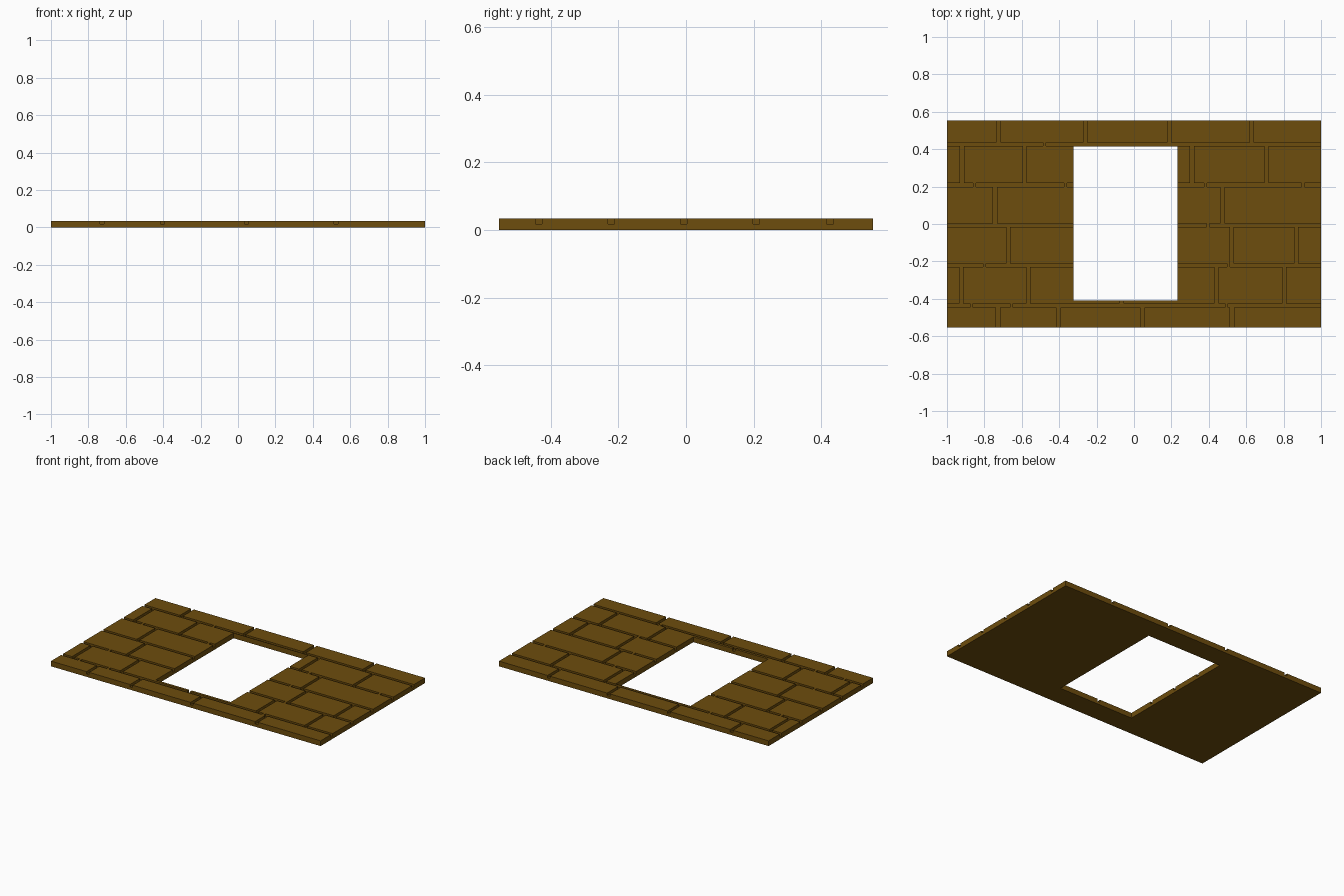
import bpy, bmesh

if "Cube" in bpy.data.objects:
    bpy.data.objects.remove(bpy.data.objects["Cube"])

HX, HY = 1.0, 0.553           # half sizes of the slab
TOP, LOW = 0.035, 0.018       # brick face and groove floor heights
G = 0.01                      # half groove width
B = 0.008                     # half width of the bridges between groove pieces
HOLE = (-0.323, 0.232, -0.409, 0.414)

# Horizontal grooves: centre height and positions of the small bridges
rows = [
    (-0.436, [-0.868, -0.655, 0.495]),
    (-0.221, [-0.80, 0.505]),
    (-0.007, [0.395]),
    (0.208, [-0.853, -0.365, 0.383, 0.903]),
    (0.426, [-0.478]),
]
# Vertical grooves in each course, from front to back
joints = [
    [-0.727, -0.404, 0.045, 0.524],
    [-0.923, -0.566, -0.067, 0.441, 0.803],
    [-0.673, 0.523, 0.868],
    [-0.743, 0.473],
    [-0.92, -0.584, 0.31, 0.708],
    [-0.725, -0.26, 0.188, 0.63],
]

# Groove rectangles (x0, x1, y0, y1)
grooves = []
for y, bridges in rows:
    start = -HX
    for b in bridges:
        grooves.append((start, b - B, y - G, y + G))
        start = b + B
    grooves.append((start, HX, y - G, y + G))
edges = [-HY] + [y for y, _ in rows] + [HY]
for i, xs in enumerate(joints):
    y0 = edges[i] + (G if i else 0)
    y1 = edges[i + 1] - (G if i < len(rows) else 0)
    grooves += [(x - G, x + G, y0, y1) for x in xs]

# Slab as a stepped grid: every cell is brick, groove or open
rects = grooves + [HOLE, (-HX, HX, -HY, HY)]
gx = sorted({round(v, 5) for r in rects for v in r[:2]})
gy = sorted({round(v, 5) for r in rects for v in r[2:]})


def inside(r, x, y):
    return r[0] < x < r[1] and r[2] < y < r[3]


def height(i, j):
    if not (0 <= i < len(gx) - 1 and 0 <= j < len(gy) - 1):
        return 0
    x, y = (gx[i] + gx[i + 1]) / 2, (gy[j] + gy[j + 1]) / 2
    if inside(HOLE, x, y):
        return 0
    return LOW if any(inside(r, x, y) for r in grooves) else TOP


bm = bmesh.new()
cache = {}


def vert(x, y, z):
    key = (x, y, z)
    if key not in cache:
        cache[key] = bm.verts.new(key)
    return cache[key]


def quad(*pts):
    bm.faces.new([vert(*p) for p in pts])


for i in range(len(gx) - 1):
    for j in range(len(gy) - 1):
        h = height(i, j)
        if not h:
            continue
        x0, x1, y0, y1 = gx[i], gx[i + 1], gy[j], gy[j + 1]
        quad((x0, y0, h), (x1, y0, h), (x1, y1, h), (x0, y1, h))
        quad((x0, y1, 0), (x1, y1, 0), (x1, y0, 0), (x0, y0, 0))
        # Walls down to any lower neighbour
        for di, dj, a, b in ((0, -1, (x0, y0), (x1, y0)), (1, 0, (x1, y0), (x1, y1)),
                             (0, 1, (x1, y1), (x0, y1)), (-1, 0, (x0, y1), (x0, y0))):
            n = height(i + di, j + dj)
            levels = [z for z in (0, LOW, TOP) if n <= z <= h]
            for z0, z1 in zip(levels, levels[1:]):
                quad((*a, z0), (*b, z0), (*b, z1), (*a, z1))

me = bpy.data.meshes.new("stone_slab")
bm.to_mesh(me)
bm.free()
slab = bpy.data.objects.new("brick_floor_slab", me)
bpy.context.collection.objects.link(slab)

# Single brown colour
mat = bpy.data.materials.new("brown")
mat.diffuse_color = (0.155, 0.074, 0.004, 1)
mat.use_nodes = True
mat.node_tree.nodes["Principled BSDF"].inputs["Base Color"].default_value = mat.diffuse_color
me.materials.append(mat)
